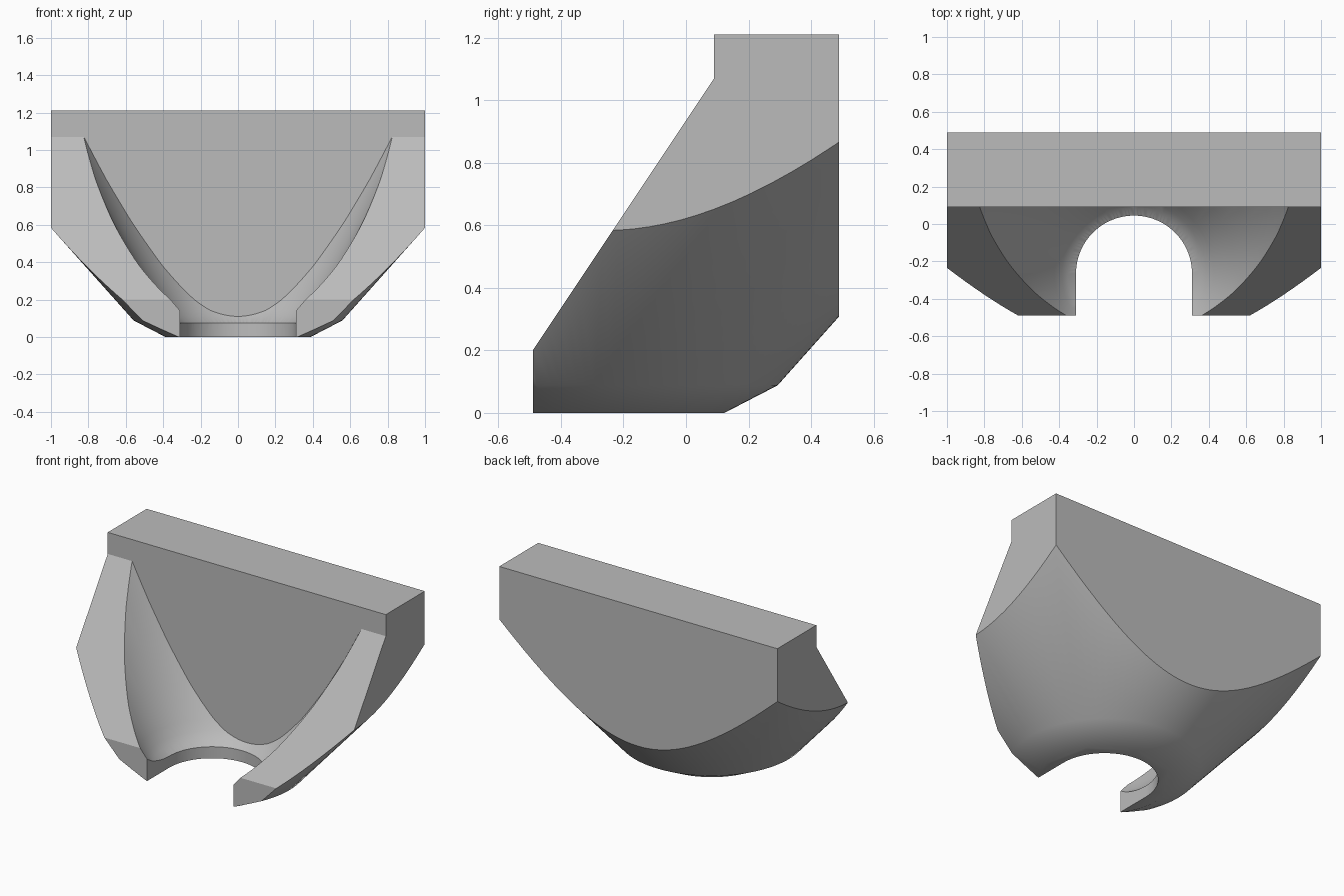
import bpy, bmesh, math

cube = bpy.data.objects.get("Cube")
if cube:
    bpy.data.objects.remove(cube, do_unlink=True)

AXIS_Y = -0.265   # vertical axis shared by the bowl, the shell and the slot

grey = bpy.data.materials.new("plain grey")
grey.use_nodes = True
grey.diffuse_color = (0.5, 0.5, 0.5, 1)
grey.node_tree.nodes["Principled BSDF"].inputs["Base Color"].default_value = (0.5, 0.5, 0.5, 1)


def finish(bm, name):
    bmesh.ops.recalc_face_normals(bm, faces=bm.faces)
    mesh = bpy.data.meshes.new(name)
    bm.to_mesh(mesh)
    bm.free()
    mesh.materials.append(grey)
    obj = bpy.data.objects.new(name, mesh)
    bpy.context.collection.objects.link(obj)
    return obj


def prism(name, points, depth):
    """Extrude a closed outline of 3D points along the depth vector."""
    bm = bmesh.new()
    face = bm.faces.new([bm.verts.new(p) for p in points])
    new = bmesh.ops.extrude_face_region(bm, geom=[face])["geom"]
    bmesh.ops.translate(bm, vec=depth, verts=[v for v in new if isinstance(v, bmesh.types.BMVert)])
    return finish(bm, name)


def lathe(name, profile, steps=128):
    """Solid of revolution of (radius, height) points, capped at both ends."""
    bm = bmesh.new()
    rings = []
    for r, z in profile:
        angles = [2 * math.pi * i / steps for i in range(steps)]
        rings.append([bm.verts.new((r * math.cos(a), AXIS_Y + r * math.sin(a), z)) for a in angles])
    for low, high in zip(rings, rings[1:]):
        for i in range(steps):
            j = (i + 1) % steps
            bm.faces.new((low[i], low[j], high[j], high[i]))
    bm.faces.new(rings[0])
    bm.faces.new(rings[-1])
    return finish(bm, name)


def boolean(obj, other, operation):
    mod = obj.modifiers.new(operation.lower(), "BOOLEAN")
    mod.operation = operation
    mod.solver = "EXACT"
    mod.object = other
    bpy.context.view_layer.objects.active = obj
    bpy.ops.object.modifier_apply(modifier=mod.name)
    bpy.data.objects.remove(other, do_unlink=True)


# Body: side outline with the sloped front, extruded across the width
outline = [(-0.49, -0.1), (-0.49, 0.2), (0.09, 1.07), (0.09, 1.21), (0.49, 1.21), (0.49, -0.1)]
body = prism("hopper_body", [(-1, y, z) for y, z in outline], (2, 0, 0))

# Outer shell: cone with a shallower foot
shell = lathe("outer_shell", [(0.388, 0), (0.558, 0.088), (1.7, 1.367)])
boolean(body, shell, "INTERSECT")

# Hollow: flared bowl that stops at the flat back wall
bowl = lathe("bowl_cutter", [(0.2, 0.03), (0.31, 0.075), (0.355, 0.11), (0.385, 0.143), (0.425, 0.2),
                             (0.54, 0.385), (0.67, 0.615), (0.79, 0.845), (0.898, 1.07), (0.99, 1.26)])
front_half = prism("front_half", [(x, y, -0.2) for x, y in ((-2, -2), (2, -2), (2, 0.09), (-2, 0.09))],
                   (0, 0, 2))
boolean(bowl, front_half, "INTERSECT")
boolean(body, bowl, "DIFFERENCE")

# Slot: round-ended opening through the floor, open to the front
arc = [math.pi * i / 48 for i in range(49)]
slot_outline = [(0.31 * math.cos(a), AXIS_Y + 0.31 * math.sin(a), -0.1) for a in arc]
slot_outline += [(-0.31, -0.7, -0.1), (0.31, -0.7, -0.1)]
slot = prism("slot_cutter", slot_outline, (0, 0, 0.4))
boolean(body, slot, "DIFFERENCE")

# Smooth the curved surfaces and keep the cut edges sharp
bpy.ops.object.select_all(action="DESELECT")
body.select_set(True)
bpy.context.view_layer.objects.active = body
bpy.ops.object.shade_smooth_by_angle(angle=math.radians(30))
